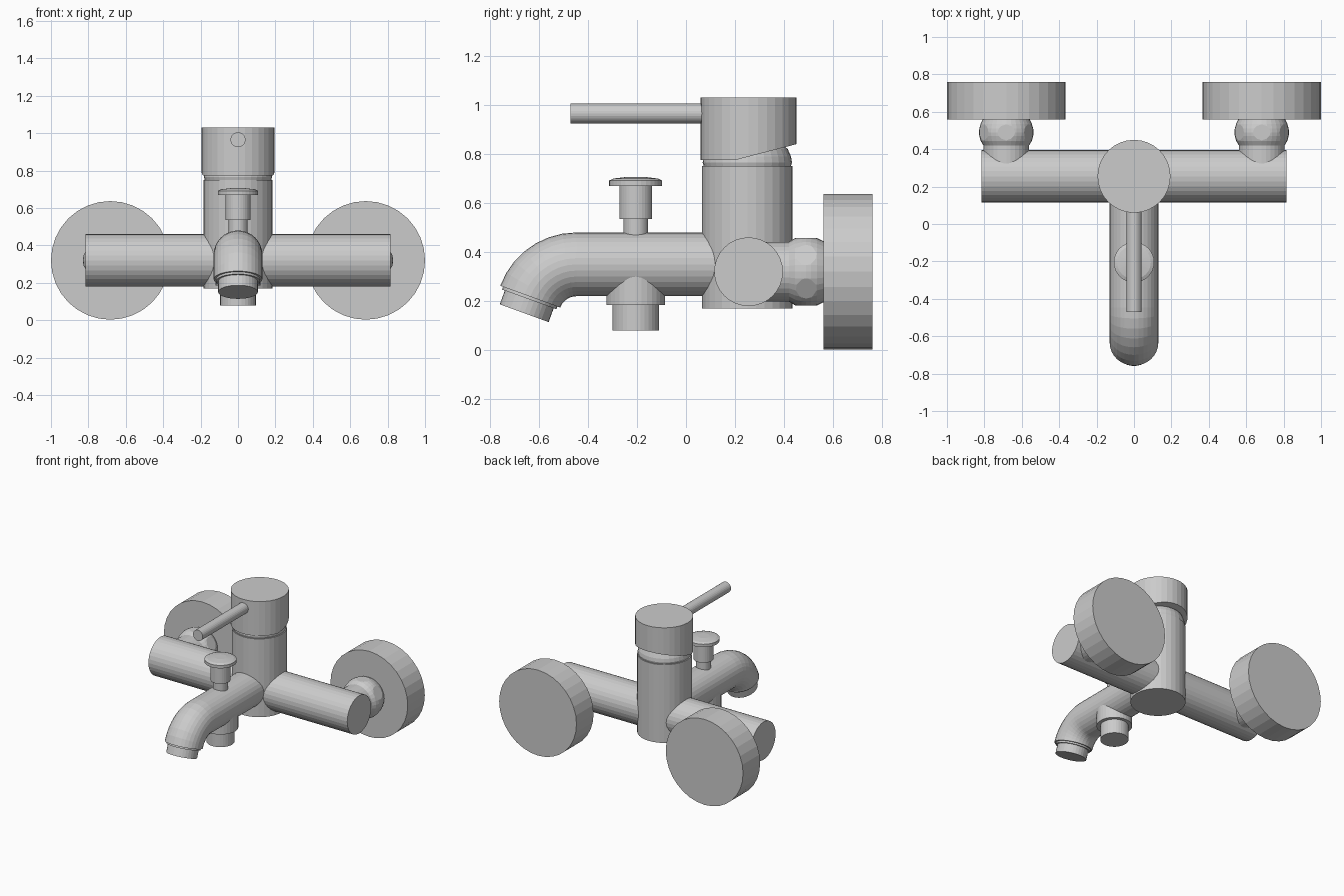
import bpy, bmesh, math
from mathutils import Vector

cube = bpy.data.objects.get("Cube")
if cube:
    bpy.data.objects.remove(cube, do_unlink=True)

grey = bpy.data.materials.new("satin_grey")
grey.use_nodes = True
tone = (0.6, 0.6, 0.6, 1)
grey.diffuse_color = tone
grey.node_tree.nodes["Principled BSDF"].inputs["Base Color"].default_value = tone

X, Y, Z = Vector((1, 0, 0)), Vector((0, 1, 0)), Vector((0, 0, 1))


def loft(name, rings, cuts=(), seg=32):
    """Join circles (centre, axis, radius), cap the ends, then trim by planes."""
    bm = bmesh.new()
    loops = []
    for centre, axis, r in rings:
        u = Y if abs(axis.x) > 0.9 else X
        v = axis.cross(u)
        loops.append([bm.verts.new(centre + r * (u * math.cos(a) + v * math.sin(a)))
                      for a in (2 * math.pi * i / seg for i in range(seg))])
    for a, b in zip(loops, loops[1:]):
        for i in range(seg):
            j = (i + 1) % seg
            bm.faces.new((a[i], a[j], b[j], b[i]))
    bm.faces.new(loops[0][::-1])
    bm.faces.new(loops[-1])
    for point, normal in cuts:
        res = bmesh.ops.bisect_plane(bm, geom=bm.verts[:] + bm.edges[:] + bm.faces[:],
                                     plane_co=point, plane_no=normal, clear_outer=True)
        edges = [e for e in res["geom_cut"]
                 if isinstance(e, bmesh.types.BMEdge) and e.is_boundary]
        bmesh.ops.holes_fill(bm, edges=edges, sides=0)
    bmesh.ops.recalc_face_normals(bm, faces=bm.faces[:])
    mesh = bpy.data.meshes.new(name)
    bm.to_mesh(mesh)
    bm.free()
    mesh.materials.append(grey)
    obj = bpy.data.objects.new(name, mesh)
    bpy.context.collection.objects.link(obj)
    return obj


def lathe(name, origin, axis, profile, cuts=(), seg=32):
    """Profile is (distance along axis, radius)."""
    o = Vector(origin)
    return loft(name, [(o + axis * t, axis, r) for t, r in profile], cuts, seg)


# Central column with rounded cartridge neck
lathe("column", (0, 0.25, 0), Z, [(0.17, 0.185), (0.75, 0.185)])
lathe("neck", (0, 0.25, 0), Z, [(0.74, 0.175), (0.765, 0.182), (0.79, 0.178),
                               (0.82, 0.165), (0.845, 0.135), (0.86, 0.08)])

# Handle cap with a sloping underside at the back, and its lever
lathe("handle_cap", (0, 0.255, 0), Z, [(0.775, 0.195), (1.03, 0.195)],
      [(Vector((0, 0.2, 0.775)), Vector((0, 0.065, -0.25)).normalized())])
lathe("lever", (0, 0, 0.965), Y, [(-0.47, 0.04), (0.1, 0.04)], seg=24)

# Horizontal bar
lathe("cross_bar", (0, 0.255, 0.32), X, [(-0.815, 0.14), (0.815, 0.14)])

# Spout with a downward bend
bend, start, height = 0.2, -0.447, 0.35
path = [(Vector((0, 0.2, height)), -Y, 0.13)]
for i in range(8):
    a = math.radians(10 * i)
    axis = Vector((0, -math.cos(a), -math.sin(a)))
    path.append((Vector((0, start - bend * math.sin(a),
                         height - bend * (1 - math.cos(a)))), axis, 0.13))
loft("spout", path)
tip, down = path[-1][0], path[-1][1]
lathe("spout_nozzle", tip, down, [(-0.02, 0.118), (0.012, 0.118), (0.012, 0.106), (0.072, 0.106)])

# Diverter knob above the spout and hose outlet below it
lathe("diverter_knob", (0, -0.205, 0), Z,
      [(0.42, 0.05), (0.535, 0.05), (0.535, 0.067), (0.67, 0.067), (0.67, 0.108),
       (0.692, 0.108), (0.7, 0.09), (0.706, 0.04)])
lathe("hose_outlet", (0, -0.205, 0), Z,
      [(0.08, 0.095), (0.185, 0.095), (0.185, 0.12), (0.33, 0.12)])

# Wall connections on both sides
for side, s in (("right", -1), ("left", 1)):
    c = Vector((s * 0.683, 0, 0.32))
    lathe(side + "_connector", c, Y, [(0.28, 0.122), (0.43, 0.122)])
    flats = []
    for k in range(6):
        a = math.radians(30 + 60 * k)
        n = Vector((math.cos(a), 0, math.sin(a)))
        flats.append((c + n * 0.1375, n))
    lathe(side + "_nut", c, Y, [(0.42, 0.122), (0.445, 0.137), (0.47, 0.144), (0.49, 0.146),
                                (0.51, 0.144), (0.535, 0.137), (0.565, 0.122)], flats)
    lathe(side + "_wall_plate", c, Y, [(0.56, 0.317), (0.76, 0.317)])
